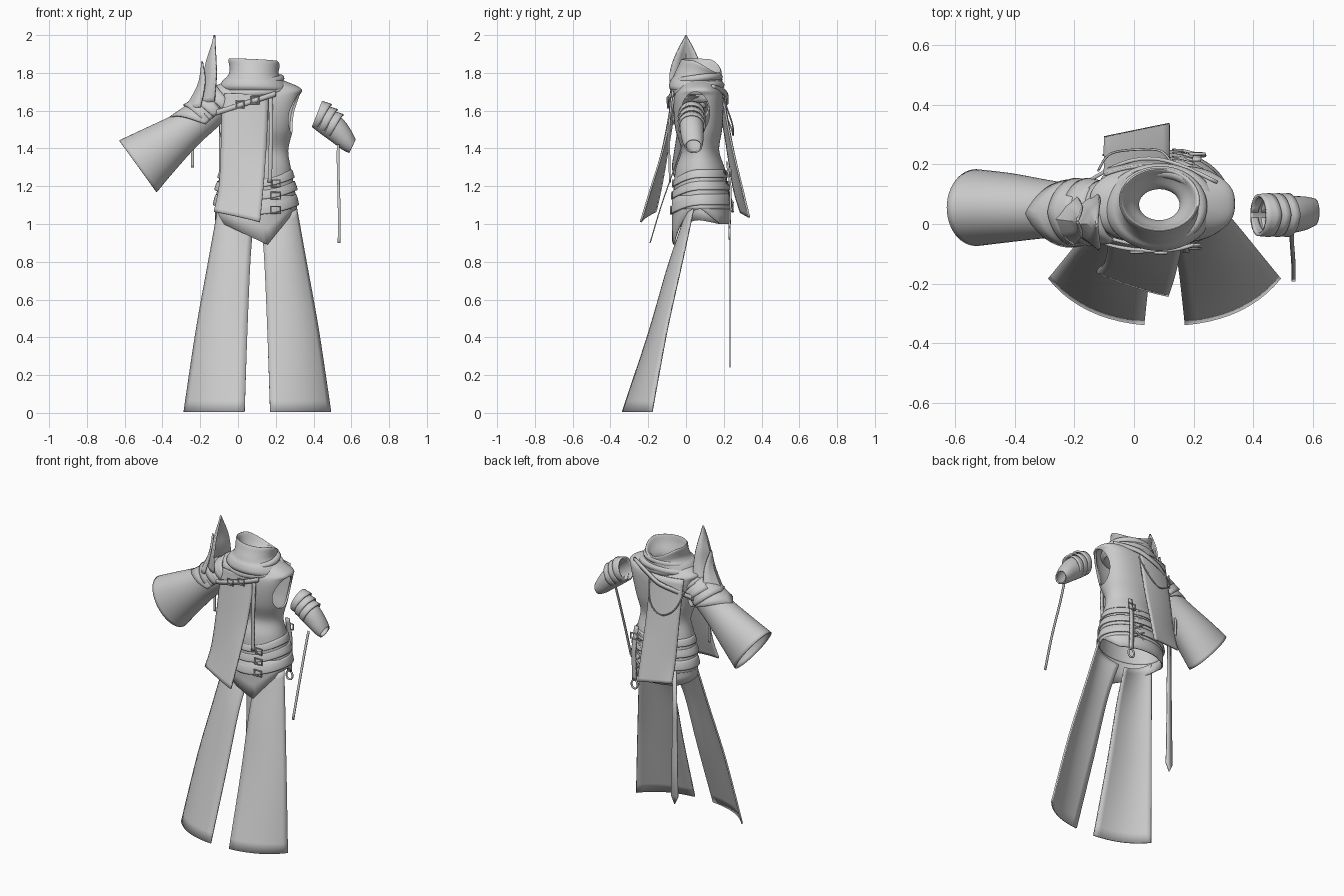
import bpy, bmesh
from math import sin, cos, pi, radians
from mathutils import Vector as V

if "Cube" in bpy.data.objects:
    bpy.data.objects.remove(bpy.data.objects["Cube"])

CX = 0.095  # body centre line


def dense(table, n=5):
    """Catmull-Rom refinement of a table of number rows."""
    out = []
    for i in range(len(table) - 1):
        a, b, c, d = (table[max(0, min(len(table) - 1, k))] for k in (i - 1, i, i + 1, i + 2))
        for s in range(n):
            t = s / n
            out.append([0.5 * (2*q + (r-p)*t + (2*p-5*q+4*r-w)*t*t + (3*q-p-3*r+w)*t**3)
                        for p, q, r, w in zip(a, b, c, d)])
    return out + [list(table[-1])]


def finish(ob, thick=0, angle=40):
    if thick:
        m = ob.modifiers.new("thickness", 'SOLIDIFY')
        m.thickness, m.offset = thick, 0
    for o in bpy.context.selected_objects:
        o.select_set(False)
    bpy.context.view_layer.objects.active = ob
    ob.select_set(True)
    bpy.ops.object.shade_smooth_by_angle(angle=radians(angle))
    return ob


def grid(name, rows, close=False, thick=0.008):
    """Skin rows of points into a sheet or tube."""
    bm = bmesh.new()
    vs = [[bm.verts.new(p) for p in r] for r in rows]
    n = len(rows[0])
    for a, b in zip(vs, vs[1:]):
        for j in range(n if close else n - 1):
            k = (j + 1) % n
            bm.faces.new((a[j], a[k], b[k], b[j]))
    bmesh.ops.remove_doubles(bm, verts=bm.verts, dist=1e-5)
    bmesh.ops.recalc_face_normals(bm, faces=bm.faces)
    me = bpy.data.meshes.new(name)
    bm.to_mesh(me)
    bm.free()
    ob = bpy.data.objects.new(name, me)
    bpy.context.collection.objects.link(ob)
    return finish(ob, thick)


def ring(c, u, v, n=48):
    return [V(c) + V(u) * cos(2*pi*i/n) + V(v) * sin(2*pi*i/n) for i in range(n)]


def sheet(name, table, n=10, thick=0.01):
    """Curved cloth panel; row = left xyz, right xyz, bulge xy."""
    rows = []
    for r in dense(table):
        a, b, m = V(r[:3]), V(r[3:6]), V((r[6], r[7], 0))
        rows.append([a.lerp(b, j/n) + m * 4*(j/n)*(1-j/n) for j in range(n + 1)])
    return grid(name, rows, thick=thick)


def strap(name, pts, side, thick=0.006):
    s = V(side) / 2
    return grid(name, [(V(p) - s, V(p) + s) for p in dense(pts, 4)], thick=thick)


def tube(name, pts, r=0.005, cyclic=False):
    cu = bpy.data.curves.new(name, 'CURVE')
    cu.dimensions, cu.bevel_depth, cu.bevel_resolution = '3D', r, 2
    sp = cu.splines.new('POLY')
    pts = pts if cyclic else dense(pts, 6)
    sp.points.add(len(pts) - 1)
    for q, p in zip(sp.points, pts):
        q.co = (*p, 1)
    sp.use_cyclic_u = cyclic
    ob = bpy.data.objects.new(name, cu)
    bpy.context.collection.objects.link(ob)


def lame(name, c, axis, r, ry, length, point, flare=1.1, span=110):
    """Armour band wrapped over an arm, with its lower edge drawn to a point."""
    ax = V(axis).normalized()
    up = V((-ax.z, 0, ax.x)) * (1 if ax.x > 0 else -1)
    rows = []
    for t in (0, 0.33, 0.66, 1):
        k, row = 1 + (flare - 1) * t, []
        for j in range(25):
            a = radians(span) * (j / 12 - 1)
            row.append(V(c) + ax * t * (length + point * (1 - abs(j/12 - 1)))
                       + up * r * k * cos(a) + V((0, ry * k * sin(a), 0)))
        rows.append(row)
    return grid(name, rows, thick=0.01)


# Vest: z, half width, front y, back y, roundness (1 = ellipse, lower = boxier)
BODY = dense([(1.08, .212, -.07, .235, 1), (1.18, .2, -.06, .22, 1), (1.29, .18, -.05, .2, 1),
              (1.39, .165, -.02, .17, 1), (1.5, .19, -.05, .185, .85), (1.6, .208, -.06, .192, .75),
              (1.68, .225, -.055, .19, .72), (1.715, .232, -.035, .17, .78), (1.76, .13, -.02, .15, 1)], 6)


def body_ring(z, grow=0.0, dz=lambda a: 0, n=64):
    b = min(BODY, key=lambda q: abs(q[0] - z))
    cy, ry = (b[2] + b[3]) / 2, (b[3] - b[2]) / 2
    box = lambda t: abs(t) ** b[4] * (1 if t > 0 else -1)
    return [V((CX + (b[1] + grow) * box(cos(a)), cy + (ry + grow) * box(sin(a)), z + dz(a)))
            for a in (2*pi*i/n for i in range(n))]


vest = grid("vest", [body_ring(b[0]) for b in BODY], True, 0.012)

# Arm hole cutter, straight through both sides
bpy.ops.mesh.primitive_cylinder_add(vertices=40, radius=1, depth=1, location=(CX, .05, 1.59), rotation=(0, pi/2, 0))
cutter = bpy.context.object
cutter.name, cutter.scale, cutter.hide_render = "arm_hole_cutter", (.11, .075, 1), True
cutter.display_type = 'WIRE'
cutter.hide_set(True)
m = vest.modifiers.new("arm_holes", 'BOOLEAN')
m.operation, m.object, m.solver = 'DIFFERENCE', cutter, 'EXACT'
bpy.context.view_layer.objects.active = vest
bpy.ops.object.modifier_move_to_index(modifier="arm_holes", index=1)

# Hip skirt with a pointed front hem
top, low = body_ring(1.15, .006), []
for p in body_ring(1.08):
    side_z = 1.08 if p.x > .155 else 1.02
    if p.y < .08:  # straight edges running down to the point
        p.z = min(side_z, .89 + (p.x - .155) * (1.25 if p.x > .155 else -.48))
    else:
        p.z = side_z + (1.0 - side_z) * min(1, (p.y - .08) / .1)
    low.append(p)
grid("hip_skirt", [[p.lerp(q, t) for p, q in zip(top, low)] for t in (0, .33, .66, 1)], True)

# Layered waist belts dipping at the front
dip = lambda a: -.05 * max(0, -sin(a))**2
for i, (z, h, g) in enumerate([(1.245, .04, .012), (1.18, .045, .014), (1.1, .055, .012)]):
    grid(f"belt_{i+1}", [body_ring(z + h * t, g - .008 * t * t, dip) for t in (0, .15, .5, .85, 1)], True, .012)

# Cowl, its rim dropping to the back right: z, half width, half depth, centre y, rim drop
COWL = [(1.69, .17, .125, .06, 0), (1.72, .182, .145, .055, 0), (1.755, .165, .137, .055, 0),
        (1.775, .142, .13, .062, .005), (1.80, .13, .122, .065, .015), (1.83, .131, .115, .073, .035),
        (1.862, .136, .108, .08, .06), (1.866, .125, .1, .08, .06), (1.82, .105, .085, .075, .035),
        (1.77, .075, .06, .068, .01), (1.74, .068, .052, .065, 0)]
rows = []
for z, rx, ry, cy, drop in dense(COWL, 4):
    row = ring((.085, cy, z), (rx, 0, -.006), (0, ry, -.004))
    for i, p in enumerate(row):
        p.z -= drop * max(0, cos(2*pi*i/48 - radians(65))) ** 1.5
    rows.append(row)
grid("cowl", rows, True, 0)
for i, (z, rx, ry, tilt, r) in enumerate([(1.715, .165, .12, .02, .024), (1.763, .138, .115, .015, .02)]):
    tube(f"scarf_fold_{i+1}", ring((.088, .06, z), (rx, 0, .008), (0, ry, tilt)), r, True)

# Long leg panels, mirrored about the centre line
LEG = [(.125, .01, 1.0, .31, .04, 1.08, .02, -.03), (.14, -.08, .8, .36, -.02, .8, .02, -.028),
       (.155, -.19, .44, .425, -.1, .44, .023, -.028), (.17, -.335, .005, .49, -.18, .005, .025, -.03)]
for s, name in ((1, "right"), (-1, "left")):
    mx = lambda x: x if s > 0 else .205 - x
    sheet(f"{name}_leg_panel", [(mx(a), b, c, mx(d), e, f, s * g, h) for a, b, c, d, e, f, g, h in LEG])

# Front and back tabards
sheet("front_tabard", [(-.07, -.05, 1.69, .16, -.062, 1.69, 0, -.015), (-.085, -.062, 1.6, .16, -.072, 1.62, 0, -.015),
                       (-.09, -.095, 1.4, .15, -.12, 1.4, 0, -.012), (-.1, -.13, 1.2, .135, -.182, 1.2, 0, -.01),
                       (-.127, -.16, 1.065, .116, -.24, 1.01, .01, -.01)])
sheet("back_tabard", [(-.1, .165, 1.7, .12, .19, 1.7, 0, .015), (-.1, .21, 1.45, .12, .235, 1.45, 0, .012),
                      (-.1, .25, 1.2, .12, .295, 1.2, 0, .01), (-.1, .29, 1.06, .12, .335, 1.035, 0, .0)])

# Wide left sleeve
P = V((.585, 0, -.81))
SLEEVE = dense([(-.12, .045, 1.62, .08, .075), (-.17, .045, 1.58, .088, .082), (-.28, .05, 1.495, .1, .092),
                (-.42, .055, 1.39, .135, .112), (-.53, .055, 1.305, .166, .125)])
grid("wide_sleeve", [ring(r[:3], P * r[3], (0, r[4], 0)) for r in SLEEVE], True)

# Shoulder lames on the left arm
AX = (-.79, 0, -.61)
for i, (c, r, ry, ln, pt) in enumerate([((-.06, .04, 1.66), .085, .095, .05, .03), ((-.11, .04, 1.625), .093, .1, .05, .04),
                                        ((-.15, .04, 1.595), .1, .1, .05, .04), ((-.17, .035, 1.575), .098, .1, .03, .13)]):
    lame(f"shoulder_lame_{i+1}", c, AX, r, ry, ln, pt)

# Upright ridged spikes: z, ridge x, edge x, half depth, centre y
SPIKES = {"tall_spike": [(2.0, -.125, -.125, .001, 0), (1.88, -.165, -.118, .06, 0), (1.78, -.185, -.115, .085, 0), (1.65, -.235, -.125, .095, .02)],
          "short_spike": [(1.86, -.19, -.19, .001, .01), (1.75, -.212, -.175, .05, .01), (1.62, -.285, -.2, .088, .02)]}
for name, tab in SPIKES.items():
    grid(name, [[(e, y - w, z), ((r*.6 + e*.4), y - w*.55, z - .01), (r, y, z - .02 * (w > .01)),
                 ((r*.6 + e*.4), y + w*.55, z - .01), (e, y + w, z)] for z, r, e, w, y in dense(tab, 4)], thick=.01)

# Right bracer with overlapping bands and its hanging cord
ARM = dense([(.42, .03, 1.58, .068, .062), (.475, .03, 1.535, .066, .06), (.53, .032, 1.492, .063, .058),
             (.575, .036, 1.445, .052, .052), (.605, .04, 1.412, .036, .042)])
grid("bracer", [ring(r[:3], (.4 * r[3], 0, .92 * r[3]), (0, r[4], 0)) for r in ARM], True)
for i, (x, z) in enumerate([(.418, 1.582), (.45, 1.557), (.482, 1.532)]):
    lame(f"bracer_band_{i+1}", (x, .03, z), (.9, 0, -.35), .07 - .002 * i, .066, .025, .03, 1.05, 172)
strap("bracer_cord", [(.53, -.02, 1.42), (.53, -.06, 1.3), (.535, -.13, 1.1), (.535, -.19, .9)], (.014, 0, 0))

# Straps crossing the chest and back to the shoulder
strap("chest_strap", [(-.16, -.045, 1.575), (-.05, -.078, 1.61), (.06, -.09, 1.645), (.14, -.085, 1.67), (.2, -.07, 1.69)], (0, 0, .028), .012)
strap("back_strap", [(-.16, .14, 1.58), (-.05, .2, 1.63), (.05, .22, 1.66), (.15, .2, 1.7), (.28, .14, 1.725)], (0, 0, .028), .012)
tube("back_drape_cord", [(-.12, .18, 1.63), (-.08, .235, 1.52), (.01, .25, 1.47), (.09, .245, 1.53), (.13, .2, 1.66)], .004)
strap("sleeve_tie", [(-.24, .1, 1.46), (-.24, .1, 1.38), (-.24, .1, 1.3)], (.016, 0, 0))
strap("front_strap", [(.172, -.075, 1.68), (.175, -.09, 1.5), (.172, -.088, 1.35), (.168, -.085, 1.22)], (.022, 0, 0), .01)


def frame(name, c, w, h, r=.005):
    x, y, z = c
    tube(name, [(x-w, y, z-h), (x+w, y, z-h), (x+w, y, z+h), (x-w, y, z+h)], r, True)


# Buckles on chest and belts
for i, (x, y, z, w) in enumerate([(.01, -.095, 1.632, .02), (.09, -.097, 1.655, .02), (.2, -.07, 1.215, .022),
                                  (.2, -.075, 1.15, .025), (.2, -.08, 1.075, .025)]):
    frame(f"buckle_{i+1}", (x, y, z), w, .018)

# Long pointed tail hanging from the back of the belt
grid("back_tail", [[(-.08 - w, .232, z), (-.08 + w, .232, z)] for z, w in
                   ((1.12, .014), (.8, .017), (.5, .021), (.29, .025), (.24, .002))], thick=.006)

# Belt hanger with ring and laced cords at the back right
strap("hanger_strap", [(.21, .215, 1.33), (.215, .235, 1.2), (.215, .235, 1.1), (.215, .23, .98)], (.028, 0, 0), .01)
frame("hanger_buckle", (.213, .235, 1.27), .025, .018)
tube("hanger_ring", ring((.215, .23, .95), (.022, 0, 0), (0, 0, .028), 20), .006, True)
for i in range(4):
    z = 1.09 + .055 * i
    for s in (-1, 1):
        tube(f"lace_{i+1}_{'a' if s < 0 else 'b'}", [(.13, .248 - .012*i, z - s*.025), (.165, .246 - .012*i, z), (.2, .238 - .012*i, z + s*.025)], .005)
